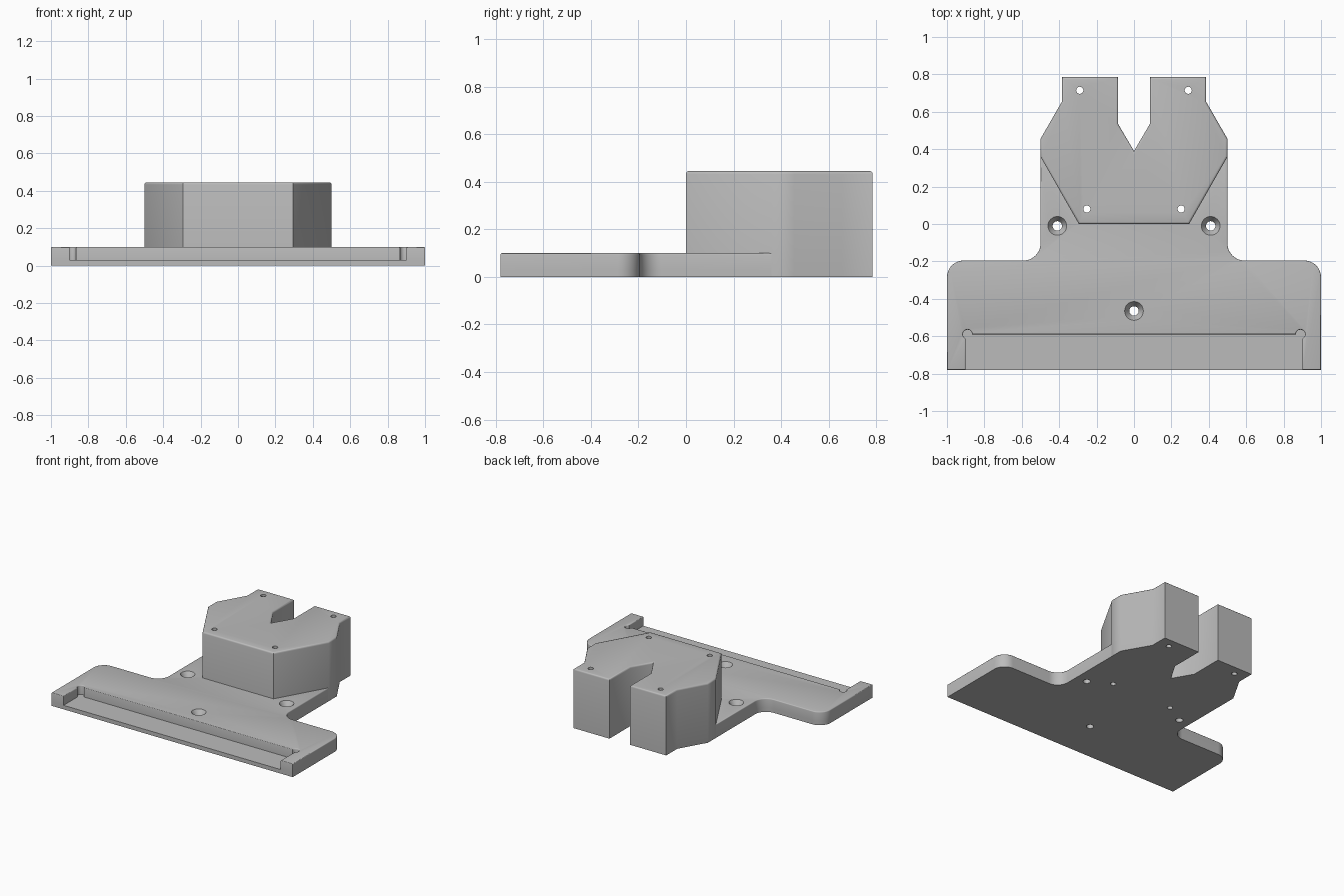
import bpy, bmesh
from math import sin, cos, radians, pi

cube = bpy.data.objects.get("Cube")
if cube:
    bpy.data.objects.remove(cube, do_unlink=True)

GREY = (0.5, 0.5, 0.5, 1)
mat = bpy.data.materials.new("light grey plastic")
mat.use_nodes = True
mat.diffuse_color = GREY
mat.node_tree.nodes["Principled BSDF"].inputs["Base Color"].default_value = GREY

FLOOR, DECK, TOP = 0.03, 0.1, 0.445


def arc(cx, cy, r, start, end, steps=10):
    angles = [radians(start + (end - start) * i / steps) for i in range(steps + 1)]
    return [(cx + r * cos(a), cy + r * sin(a)) for a in angles]


def mirrored(half):
    """Close a right-hand half outline with its mirror image, skipping points on the axis."""
    return half + [(-x, y) for x, y in reversed(half) if abs(x) > 1e-6]


def make_object(name, bm):
    bmesh.ops.recalc_face_normals(bm, faces=bm.faces)
    mesh = bpy.data.meshes.new(name)
    bm.to_mesh(mesh)
    bm.free()
    mesh.materials.append(mat)
    obj = bpy.data.objects.new(name, mesh)
    bpy.context.collection.objects.link(obj)
    return obj


def prism(name, outline, z0, z1, rounding=0):
    """Extrude an outline upwards and round its top rim."""
    bm = bmesh.new()
    face = bm.faces.new([bm.verts.new((x, y, z0)) for x, y in outline])
    new = bmesh.ops.extrude_face_region(bm, geom=[face], use_keep_orig=True)["geom"]
    top = [v for v in new if isinstance(v, bmesh.types.BMVert)]
    bmesh.ops.translate(bm, verts=top, vec=(0, 0, z1 - z0))
    bmesh.ops.recalc_face_normals(bm, faces=bm.faces)
    if rounding:
        rim = [e for e in bm.edges if all(v.co.z > z1 - 1e-5 for v in e.verts)]
        bmesh.ops.bevel(bm, geom=rim, offset=rounding, segments=3, profile=0.5,
                        affect="EDGES", clamp_overlap=True)
    return make_object(name, bm)


def lathe(bm, x, y, profile, sides=32):
    """Add a closed turned solid to be used as a drill."""
    rings = [[bm.verts.new((x + r * cos(2 * pi * i / sides), y + r * sin(2 * pi * i / sides), z))
              for i in range(sides)] for r, z in profile]
    for low, high in zip(rings, rings[1:]):
        for i in range(sides):
            j = (i + 1) % sides
            bm.faces.new((low[i], low[j], high[j], high[i]))
    bm.faces.new(rings[0][::-1])
    bm.faces.new(rings[-1])


# Shoulder of the plate: rounded outer corner, then inner fillet up to the neck
shoulder = arc(0.91, -0.285, 0.09, 0, 90) + arc(0.59, -0.105, 0.09, 270, 180)
# Back edge of the plate, tucked just inside the block
tuck = [(0.5, 0.36), (0.48, 0.37), (0.28, 0.02)]
# Slot end: side wall and round corner relief
slot_end = [(0.9, -0.78)] + arc(0.89, -0.59, 0.025, -66, 180, 16)

base_sheet = prism("base_sheet", mirrored([(1, -0.78)] + shoulder + tuck), 0, FLOOR)
deck = prism("slotted_deck",
             mirrored(slot_end[::-1] + [(1, -0.78)] + shoulder + tuck), FLOOR, DECK, 0.01)

# Tall block with a forked back
block = prism("forked_block", mirrored(
    [(0.295, 0), (0.5, 0.36), (0.5, 0.455), (0.385, 0.655), (0.385, 0.785),
     (0.085, 0.785), (0.085, 0.535), (0, 0.39)]), 0, TOP, 0.012)

# Drills: countersunk screw holes in the plate, pin holes through the block
bm = bmesh.new()
for x, y in ((-0.41, -0.01), (0.41, -0.01), (0, -0.465)):
    lathe(bm, x, y, [(0.025, -0.1), (0.025, 0.06), (0.05, DECK), (0.05, 0.2)])
for side in (-1, 1):
    for x, y in ((0.29, 0.715), (0.252, 0.08)):
        lathe(bm, side * x, y, [(0.019, -0.1), (0.019, 0.6)])
drills = make_object("drill_cutters", bm)
drills.hide_render = True

for obj in (base_sheet, deck, block):
    mod = obj.modifiers.new("holes", "BOOLEAN")
    mod.operation = "DIFFERENCE"
    mod.solver = "EXACT"
    mod.object = drills
    bpy.ops.object.select_all(action="DESELECT")
    obj.select_set(True)
    bpy.context.view_layer.objects.active = obj
    bpy.ops.object.modifier_apply(modifier=mod.name)
    bpy.ops.object.shade_smooth_by_angle(angle=radians(31))

bpy.data.objects.remove(drills, do_unlink=True)
